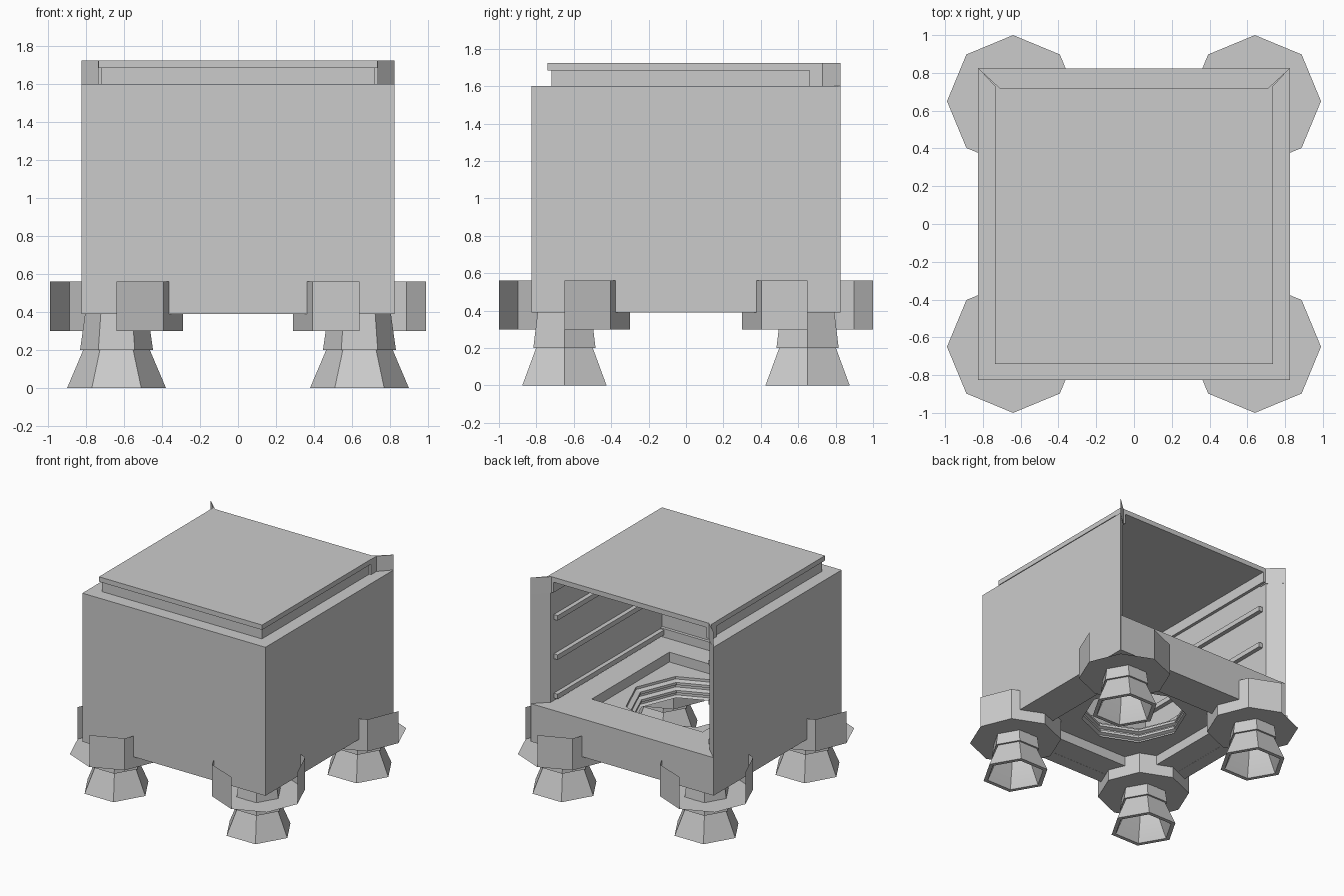
import bpy, bmesh
from math import sin, cos, pi, sqrt

if "Cube" in bpy.data.objects:
    bpy.data.objects.remove(bpy.data.objects["Cube"])


def finish(name, bm, smooth=None):
    bmesh.ops.recalc_face_normals(bm, faces=bm.faces)
    me = bpy.data.meshes.new(name)
    bm.to_mesh(me)
    bm.free()
    ob = bpy.data.objects.new(name, me)
    bpy.context.collection.objects.link(ob)
    if smooth:
        bpy.ops.object.select_all(action='DESELECT')
        ob.select_set(True)
        bpy.context.view_layer.objects.active = ob
        bpy.ops.object.shade_smooth_by_angle(angle=smooth)
    return ob


def prism(name, pts, z0, z1):
    """Extrude a plan outline from z0 to z1."""
    bm = bmesh.new()
    f = bm.faces.new([bm.verts.new((x, y, z0)) for x, y in pts])
    ext = bmesh.ops.extrude_face_region(bm, geom=[f])['geom']
    bmesh.ops.translate(bm, vec=(0, 0, z1 - z0),
                        verts=[v for v in ext if isinstance(v, bmesh.types.BMVert)])
    return finish(name, bm)


def box(name, x0, x1, y0, y1, z0, z1):
    return prism(name, [(x0, y0), (x1, y0), (x1, y1), (x0, y1)], z0, z1)


def loft(name, loops, closed=False, smooth=None):
    """Skin a list of equal-length point loops."""
    bm = bmesh.new()
    rings = [[bm.verts.new(p) for p in lp] for lp in loops]
    n = len(rings[0])
    pairs = list(zip(rings, rings[1:]))
    if closed:
        pairs.append((rings[-1], rings[0]))
    for a, b in pairs:
        for i in range(n):
            j = (i + 1) % n
            bm.faces.new((a[i], a[j], b[j], b[i]))
    return finish(name, bm, smooth)


def ngon(r, z, n=8, cx=0, cy=0):
    return [(cx + r * cos(2 * pi * i / n), cy + r * sin(2 * pi * i / n), z) for i in range(n)]


def square(r, z):
    # eight points: corners and edge midpoints, to match the octagons
    return [(r * (sqrt(2) if i % 2 else 1) * cos(pi * i / 4),
             r * (sqrt(2) if i % 2 else 1) * sin(pi * i / 4), z) for i in range(8)]


# Walls: U-shaped shell, open at the back with slanted jambs
W, I = 0.825, 0.715
prism("walls", [(-W, W), (-W, -W), (W, -W), (W, W), (I, 0.72), (I, -I), (-I, -I), (-I, 0.72)],
      0.39, 1.6)

# Raised collar and roof plate
R, T = 0.72, 0.69
prism("roof_collar", [(-R, 0.72), (-R, -R), (R, -R), (R, 0.72), (T, 0.72), (T, -T), (-T, -T), (-T, 0.72)],
      1.6, 1.69)
box("roof_plate", -0.735, 0.735, -0.74, 0.72, 1.685, 1.725)

# Floor: frame with square recesses and a ribbed octagonal well through it
ribs = [(0.45, 0.62), (0.45, 0.60), (0.41, 0.59), (0.41, 0.57), (0.44, 0.56), (0.44, 0.54),
        (0.40, 0.53), (0.40, 0.51), (0.43, 0.50), (0.43, 0.48), (0.40, 0.47)]
loft("floor_frame",
     [square(0.823, 0.391), square(0.823, 0.70), square(0.5, 0.70), square(0.5, 0.62)]
     + [ngon(r, z) for r, z in ribs]
     + [square(0.52, 0.47), square(0.52, 0.391)], closed=True)
box("front_inner_trim", -I, I, -I - 0.01, -0.69, 0.69, 0.77)

for sx, side in ((-1, "left"), (1, "right")):
    # Jamb tip beside the roof plate
    tip = [(W, W), (0.71, 0.72), (0.71, 0.66), (0.737, 0.66), (0.737, 0.73)]
    prism(side + "_jamb_tip", [(sx * x, y) for x, y in tip], 1.59, 1.725)
    # Shelf rails
    for k, z in enumerate((0.74, 1.06, 1.38)):
        xs = sorted((sx * 0.68, sx * 0.72))
        box(f"{side}_rail_{k + 1}", *xs, -0.7, 0.68, z - 0.02, z + 0.02)

    for sy, end in ((-1, "front"), (1, "back")):
        cx, cy = sx * 0.64, sy * 0.65
        tag = f"{end}_{side}"
        # Pad tray and its wall, left open at the outer corner
        loft(tag + "_pad_tray", [ngon(0.35, 0.30, 8, cx, cy), ngon(0.16, 0.30, 8, cx, cy)])
        bm = bmesh.new()
        lo = [bm.verts.new(p) for p in ngon(0.35, 0.30, 8, cx, cy)]
        hi = [bm.verts.new(p) for p in ngon(0.35, 0.56, 8, cx, cy)]
        for i in range(8):
            a = (i + 0.5) * pi / 4
            if not (cos(a) * sx > 0 and sin(a) * sy > 0):
                j = (i + 1) % 8
                bm.faces.new((lo[i], lo[j], hi[j], hi[i]))
        finish(tag + "_pad_wall", bm)
        # Hollow six-sided nozzle foot
        prof = [(0.165, 0.395), (0.192, 0.20), (0.175, 0.20), (0.26, 0.0), (0.225, 0.0),
                (0.15, 0.17), (0.15, 0.22), (0.11, 0.30), (0.001, 0.30)]
        loft(tag + "_nozzle", [ngon(r, z, 6, cx, cy) for r, z in prof], smooth=0.5)
